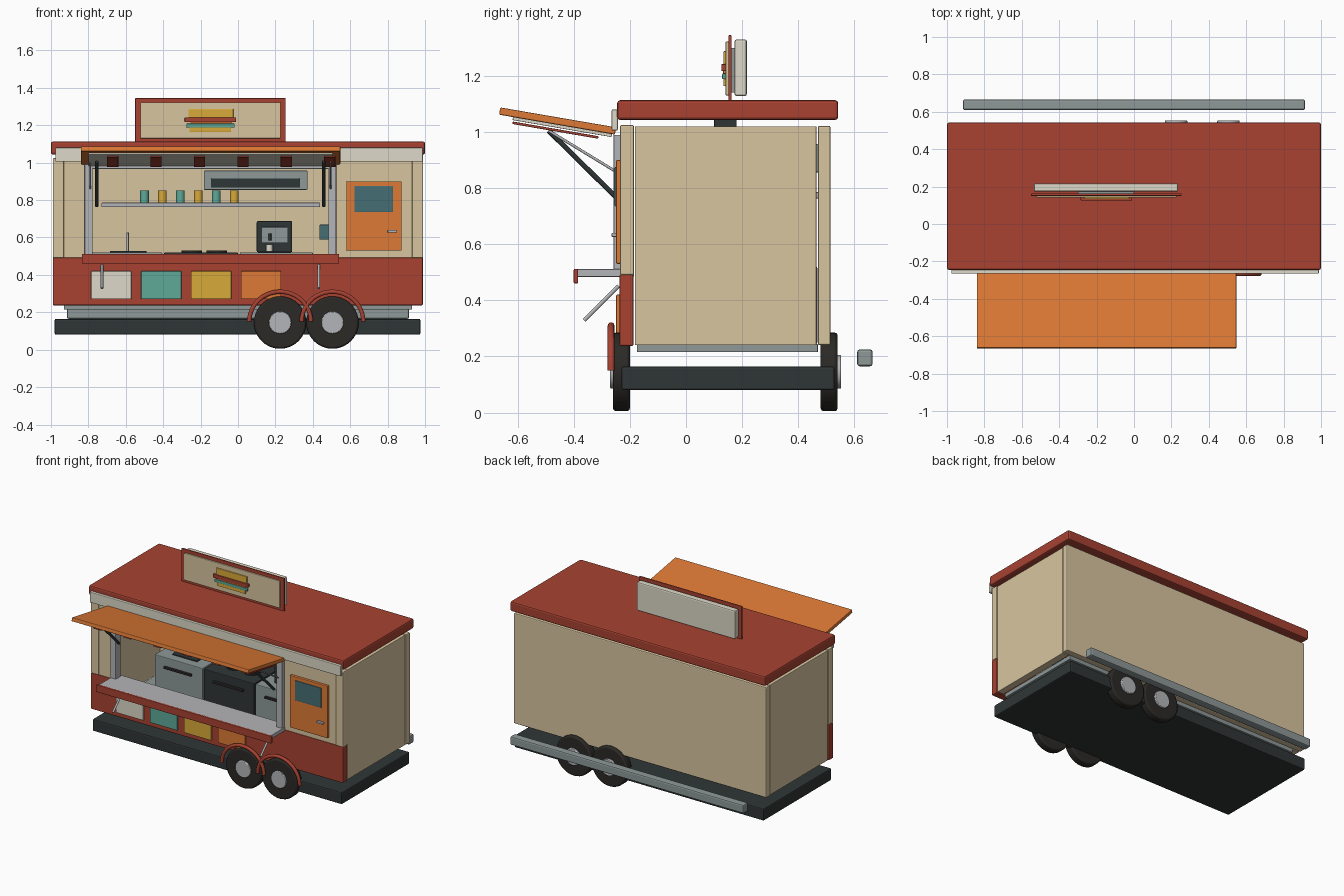
import bpy, math
from mathutils import Vector

if "Cube" in bpy.data.objects:
    bpy.data.objects.remove(bpy.data.objects["Cube"])


def material(name, hex_code):
    rgb = [int(hex_code[i:i + 2], 16) / 255 for i in (0, 2, 4)]
    m = bpy.data.materials.new(name)
    m.diffuse_color = [((c + 0.055) / 1.055) ** 2.4 for c in rgb] + [1]
    m.use_nodes = True
    m.node_tree.nodes["Principled BSDF"].inputs["Base Color"].default_value = m.diffuse_color
    return m


RED = material("red", "A84232")
BEIGE = material("beige", "D8C5A0")
CREAM = material("cream", "DDD8C8")
ORANGE = material("orange", "DE7A36")
YELLOW = material("yellow", "D9AA3A")
TEAL = material("teal", "5FAA98")
GLASS = material("glass", "456E75")
DARK = material("dark", "2F3535")
TYRE = material("tyre", "2B2926")
STEEL = material("steel", "8E9898")
METAL = material("metal", "B4B5B8")


def finish(o, name, mat, bevel):
    o.name = name
    o.data.materials.append(mat)
    if bevel:
        b = o.modifiers.new("bevel", "BEVEL")
        b.width, b.segments = bevel, 2
        b.limit_method = "ANGLE"
    return o


def box(name, x, y, z, mat, bevel=0.003, tilt=0):
    """Box from (min, max) pairs, optionally tilted about x."""
    centre = [(a + b) / 2 for a, b in (x, y, z)]
    bpy.ops.mesh.primitive_cube_add(size=1, location=centre)
    o = bpy.context.object
    o.scale = [b - a for a, b in (x, y, z)]
    bpy.ops.object.transform_apply(location=False, rotation=False, scale=True)
    o.rotation_euler.x = tilt
    return finish(o, name, mat, bevel)


def rod(name, p, q, r, mat, sides=16, bevel=0):
    """Cylinder between two points."""
    p, q = Vector(p), Vector(q)
    bpy.ops.mesh.primitive_cylinder_add(vertices=sides, radius=r, depth=(q - p).length,
                                        location=(p + q) / 2)
    o = bpy.context.object
    o.rotation_euler = (q - p).to_track_quat("Z", "Y").to_euler()
    bpy.ops.object.shade_smooth_by_angle()
    return finish(o, name, mat, bevel)


# Chassis, floor and rear bumper rail
box("chassis", (-.98, .975), (-.23, .53), (.08, .165), DARK, .008)
box("floor", (-.93, .93), (-.175, .47), (.215, .245), STEEL)
box("side_rail", (-.915, .915), (.61, .665), (.165, .225), STEEL, .009)

# Wheels, hubs and front fenders
for x in (.225, .505):
    for y0, y1, hub0, hub1 in ((-.26, -.2, -.27, -.21), (.48, .54, .49, .553)):
        rod("tyre", (x, y0, .145), (x, y1, .145), .14, TYRE, 40, .01)
        rod("hub", (x, hub0, .145), (x, hub1, .145), .06, METAL, 28, .004)
    curve = bpy.data.curves.new("fender", "CURVE")
    curve.dimensions = "3D"
    curve.bevel_depth, curve.bevel_resolution = .012, 3
    curve.use_fill_caps = True
    spline = curve.splines.new("POLY")
    spline.points.add(24)
    for i, pt in enumerate(spline.points):
        a = math.pi * i / 24
        pt.co = (x + .165 * math.cos(a), -.267, .15 + .16 * math.sin(a), 1)
    fender = bpy.data.objects.new("fender", curve)
    curve.materials.append(RED)
    bpy.context.collection.objects.link(fender)

# Body shell
box("back_wall", (-.99, .99), (.47, .515), (.24, 1.022), BEIGE, .006)
for s in (-1, 1):
    box("side_wall", tuple(sorted((s * .935, s * .985))), (-.182, .465), (.24, 1.02), BEIGE)
    box("front_post", tuple(sorted((s * .93, s * .99))), (-.235, -.185), (.49, 1.025), BEIGE, .006)
box("front_wall_left", (-.93, -.82), (-.23, -.19), (.49, 1.02), BEIGE)
box("front_wall_right", (.525, .93), (-.23, -.19), (.49, 1.02), BEIGE)
box("window_header", (-.82, .525), (-.23, -.19), (.985, 1.02), BEIGE)
box("front_skirt", (-.99, .988), (-.237, -.187), (.237, .492), RED, .006)
box("fascia", (-.977, .988), (-.265, -.243), (1.005, 1.08), CREAM, .004)
box("roof", (-1, 1), (-.245, .542), (1.043, 1.113), RED, .01)
box("roof_vent", (-.1, .3), (.1, .18), (1.018, 1.046), DARK)

# Coloured panels on the skirt
for i, mat in enumerate((CREAM, TEAL, YELLOW, ORANGE)):
    x = -.785 + .267 * i
    box("skirt_panel", (x, x + .215), (-.249, -.235), (.27, .42), mat)

# Door
box("door", (.58, .875), (-.249, -.228), (.53, .9), ORANGE, .004)
box("door_window", (.622, .83), (-.254, -.245), (.735, .875), GLASS)
box("door_handle", (.8, .85), (-.265, -.248), (.626, .64), METAL)

# Serving window frame
for x in (-.82, .483):
    box("window_post", (x, x + .042), (-.258, -.2), (.505, .99), METAL)
box("window_top_rail", (-.82, .525), (-.255, -.2), (.967, .99), METAL)

# Serving counter with lip and braces
box("serving_counter", (-.82, .53), (-.387, -.185), (.484, .511), METAL)
box("counter_lip", (-.835, .54), (-.4, -.384), (.46, .512), RED, .004)
for x in (-.727, .432):
    rod("counter_brace", (x, -.363, .328), (x, -.24, .452), .007, METAL)

# Raised awning, lining, stripes and struts
T = -.17
box("awning", (-.84, .547), (-.667, -.248), (1.026, 1.052), ORANGE, .004, T)
box("awning_lining", (-.8, .507), (-.62, -.262), (1.012, 1.023), CREAM, .002, T)
for i in range(6):
    x = -.67 + .232 * i
    box("awning_stripe", (x - .03, x + .03), (-.62, -.31), (1.002, 1.011), RED, .002, T)
for x in (-.755, .458):
    rod("gas_strut", (x, -.49, 1.005), (x, -.25, .768), .009, DARK)
for x in (-.79, .495):
    rod("thin_stay", (x, -.49, 1.005), (x, -.255, .862), .005, METAL)

# Roof sign with layered sandwich emblem
box("sign_frame", (-.55, .255), (.151, .163), (1.108, 1.345), RED)
box("sign_face", (-.522, .227), (.141, .153), (1.13, 1.322), BEIGE)
box("sign_back_box", (-.535, .235), (.173, .217), (1.128, 1.33), CREAM, .008)
box("sign_mount", (-.3, 0), (.16, .176), (1.14, 1.3), STEEL)
for name, x0, x1, z0, z1, y, mat in (
        ("bun_top", -.265, -.025, 1.24, 1.288, .133, YELLOW),
        ("patty", -.285, -.01, 1.217, 1.242, .126, RED),
        ("cheese", -.255, -.035, 1.207, 1.218, .132, ORANGE),
        ("lettuce", -.275, -.018, 1.188, 1.208, .129, TEAL),
        ("bun_bottom", -.26, -.037, 1.163, 1.19, .133, YELLOW)):
    box(name, (x0, x1), (y, .143), (z0, z1), mat)

# Kitchen units along the back wall
for name, x0, x1, mat in (("sink_unit", -.78, -.405, STEEL),
                          ("stove", -.395, .0, DARK), ("fridge", .01, .4, STEEL)):
    box(name, (x0, x1), (.18, .468), (.245, .52), mat, .005)
    box(name + "_handle", (x0 + .08, x1 - .08), (.163, .182), (.445, .46), TYRE)
box("sink_basin", (-.685, -.49), (.24, .39), (.517, .528), DARK)
rod("faucet", (-.59, .42, .52), (-.59, .42, .627), .006, METAL)
rod("faucet_spout", (-.59, .42, .622), (-.59, .34, .622), .005, METAL)
for x in (-.245, -.11):
    x -= .003
    rod("burner", (x, .32, .517), (x, .32, .53), .055, TYRE, 24)

# Coffee machine
box("coffee_machine", (.1, .29), (.26, .45), (.52, .688), DARK, .008)
box("coffee_machine_front", (.127, .265), (.252, .265), (.572, .655), STEEL)
rod("coffee_spout", (.17, .24, .585), (.17, .24, .62), .008, DARK)
rod("coffee_cup", (.168, .235, .525), (.168, .235, .562), .018, CREAM)
box("order_screen", (.435, .55), (-.16, -.145), (.588, .668), GLASS)
box("screen_stand", (.49, .51), (-.155, -.14), (.49, .6), DARK)

# Shelf with cups, and extractor hood
box("shelf", (-.73, .438), (.34, .472), (.763, .786), METAL)
for i in range(6):
    x = -.5 + .096 * i
    rod("shelf_cup", (x, .4, .785), (x, .4, .85), .023, YELLOW if i % 2 else TEAL, 20)
box("extractor_hood", (-.183, .372), (.3, .472), (.855, .957), STEEL, .005)
box("hood_vent", (-.145, .332), (.292, .303), (.866, .915), DARK)
